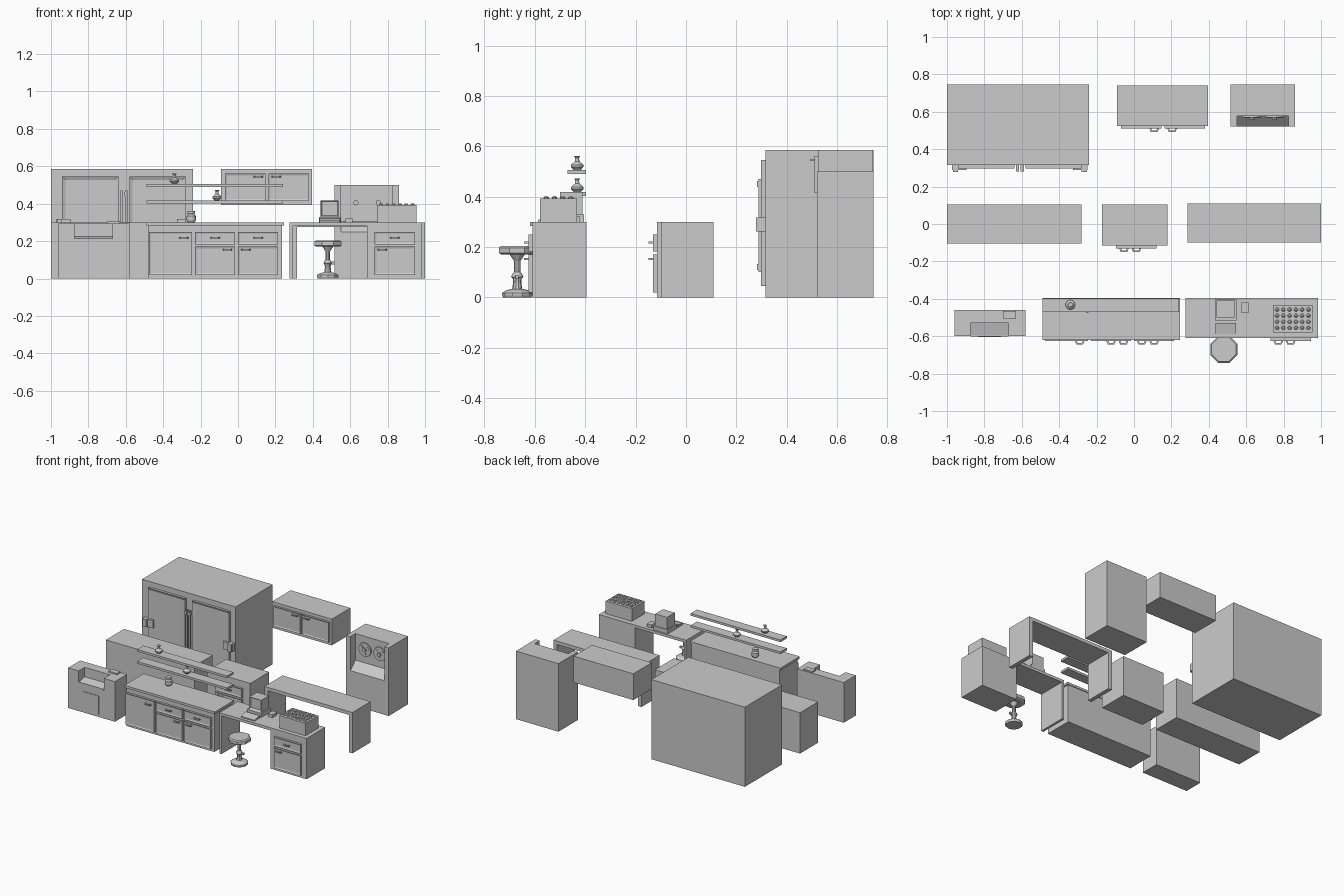
import bpy, bmesh, math

if "Cube" in bpy.data.objects:
    bpy.data.objects.remove(bpy.data.objects["Cube"])


def add(name, bm):
    bmesh.ops.recalc_face_normals(bm, faces=bm.faces)
    me = bpy.data.meshes.new(name)
    bm.to_mesh(me)
    bm.free()
    ob = bpy.data.objects.new(name, me)
    bpy.context.collection.objects.link(ob)
    return ob


def box_bm(x, y, z):
    bm = bmesh.new()
    bmesh.ops.create_cube(bm, size=1)
    for v in bm.verts:
        v.co = [(a[0] + a[1]) / 2 + c * (a[1] - a[0]) for a, c in zip((x, y, z), v.co)]
    return bm


def box(name, x, y, z):
    return add(name, box_bm(x, y, z))


def panel(name, x, y, z, border=.014, depth=-.004):
    # slab whose front face carries an inset panel
    bm = box_bm(x, y, z)
    bm.normal_update()
    f = [f for f in bm.faces if f.normal.y < -.9]
    bmesh.ops.inset_region(bm, faces=f, thickness=border, depth=0)
    for v in f[0].verts:
        v.co.y -= depth
    return add(name, bm)


def prism(name, pts, axis, lo, hi):
    # extrude a 2D outline: axis 'x' takes (y, z), axis 'y' takes (x, z)
    bm = bmesh.new()
    co = (lambda p: (lo, p[0], p[1])) if axis == 'x' else (lambda p: (p[0], lo, p[1]))
    face = bm.faces.new([bm.verts.new(co(p)) for p in pts])
    r = bmesh.ops.extrude_face_region(bm, geom=[face])
    for v in r['geom']:
        if isinstance(v, bmesh.types.BMVert):
            v.co['xyz'.index(axis)] = hi
    return add(name, bm)


def lathe(name, prof, x, y, z, n=12, axis='z'):
    bm = bmesh.new()
    rings = []
    for r, h in prof:
        ring = []
        for i in range(n):
            a = math.tau * (i + .5) / n
            u, w = r * math.cos(a), r * math.sin(a)
            ring.append(bm.verts.new((x + u, y + w, z + h) if axis == 'z' else (x + u, y - h, z + w)))
        rings.append(ring)
    for a, b in zip(rings, rings[1:]):
        for i in range(n):
            bm.faces.new((a[i], a[(i + 1) % n], b[(i + 1) % n], b[i]))
    bm.faces.new(rings[0])
    bm.faces.new(rings[-1])
    return add(name, bm)


def handle(x, y, z):
    # bent bar pull
    pts = [(x - .025, 0), (x - .018, .018), (x + .018, .018), (x + .025, 0),
           (x + .015, 0), (x + .012, .01), (x - .012, .01), (x - .015, 0)]
    bm = bmesh.new()
    f = bm.faces.new([bm.verts.new((px, y - d, z - .004)) for px, d in pts])
    r = bmesh.ops.extrude_face_region(bm, geom=[f])
    bmesh.ops.translate(bm, vec=(0, 0, .008), verts=[v for v in r['geom'] if isinstance(v, bmesh.types.BMVert)])
    add("handle", bm)


def drawer_and_door(x0, x1, y, side):
    panel("drawer_front", (x0, x1), (y - .016, y), (.182, .25))
    panel("cupboard_door", (x0, x1), (y - .016, y), (.02, .17))
    c = (x0 + x1) / 2
    handle(c, y - .016, .218)
    handle(c + side * .066, y - .016, .153)


# Large refrigerator with two doors
box("refrigerator_body", (-1, -.24), (.315, .745), (0, .585))
for s in (-1, 1):
    cx = -.61 + .0
    xs = sorted((cx + s * .03, cx + s * .33))
    panel("refrigerator_door", xs, (.297, .315), (.045, .545), .024, -.008)
    rx = cx + s * .013
    box("door_rod", (rx - .006, rx + .006), (.288, .298), (.1, .47))
    for z in (.12, .45):
        box("rod_bracket", (rx - .009, rx + .009), (.282, .315), (z - .012, z + .012))
    bx = sorted((cx + s * .285, cx + s * .362))
    lx = sorted((cx + s * .33, cx + s * .358))
    box("latch_plate", bx, (.29, .315), (.262, .318))
    box("latch_box", lx, (.277, .292), (.262, .318))

# Wall cabinet
box("wall_cabinet", (-.09, .395), (.525, .74), (.392, .585))
for x0, x1, hx in ((-.07, .148, .108), (.163, .38, .204)):
    panel("wall_cabinet_door", (x0, x1), (.51, .525), (.415, .562))
    handle(hx, .51, .545)

# Tape machine with open recess and sloping ledge
for x0, x1 in ((.515, .55), (.825, .86)):
    box("machine_side", (x0, x1), (.52, .745), (0, .5))
prism("machine_body", [(.745, 0), (.52, 0), (.52, .25), (.578, .305), (.578, .5), (.745, .5)], 'x', .55, .825)
for x in (.63, .75):
    lathe("reel", [(.05, 0), (.05, .008)], x, .578, .405, 20, 'y')
    lathe("reel_hub", [(.014, .008), (.014, .018)], x, .578, .405, 10, 'y')
    for k in range(3):
        a = math.tau * k / 3 + .5
        lathe("reel_boss", [(.012, .008), (.012, .011)], x + .03 * math.cos(a), .578, .405 + .03 * math.sin(a), 8, 'y')

# Middle row: plain block, small cabinet, arch table
box("island_block", (-1, -.28), (-.105, .105), (0, .3))
box("island_cabinet", (-.17, .18), (-.115, .105), (0, .3))
drawer_and_door(-.095, .12, -.115, -1)


def arch(x0, x1, t, top):
    return [(x0, 0), (x0 + t, 0), (x0 + t, top), (x1 - t, top), (x1 - t, 0), (x1, 0), (x1, .3), (x0, .3)]


prism("arch_table", arch(.285, 1, .03, .275), 'y', -.1, .11)

# Floor console with notched upper half
box("console_base", (-.96, -.58), (-.6, -.46), (0, .17))
for x0, x1 in ((-.96, -.875), (-.67, -.58)):
    box("console_upper_end", (x0, x1), (-.6, -.46), (.17, .295))
prism("console_slot", [(-.6, .17), (-.6, .208), (-.53, .225), (-.53, .295), (-.46, .295), (-.46, .17)], 'x', -.875, -.67)
box("console_slot_lip", (-.875, -.67), (-.602, -.596), (.205, .215))
box("console_cap", (-.7, -.63), (-.505, -.465), (.295, .305))
box("console_hatch", (-.835, -.71), (-.604, -.6), (.02, .155))

# Front counter with doors and drawers
box("counter_base", (-.48, .235), (-.61, -.4), (0, .283))
box("counter_top", (-.49, .245), (-.62, -.395), (.283, .3))
panel("tall_door", (-.475, -.245), (-.626, -.61), (.02, .25))
handle(-.29, -.626, .218)
drawer_and_door(-.23, -.015, -.61, 1)
drawer_and_door(.0, .215, -.61, -1)

# Shelves and glassware
for z in (.402, .49):
    box("shelf", (-.49, .24), (-.47, -.397), (z, z + .016))
flask = [(.014, 0), (.026, .012), (.026, .02), (.009, .034), (.008, .048), (.013, .055)]
for x, z in ((-.34, .506), (-.112, .418)):
    lathe("flask", flask, x, -.432, z)
lathe("jar", [(.018, 0), (.025, .01), (.025, .035), (.017, .045), (.02, .05), (.02, .06)], -.25, -.448, .3)

# Desk with drawer pedestal
box("desk_top", (.275, .985), (-.61, -.395), (.28, .3))
box("desk_side", (.275, .293), (-.61, -.395), (0, .28))
box("desk_pedestal", (.69, .985), (-.61, -.395), (0, .28))
drawer_and_door(.73, .945, -.61, -1)

# Computer, keyboard and mouse
box("computer_base", (.432, .548), (-.515, -.405), (.3, .33))
panel("monitor", (.441, .538), (-.5, -.41), (.33, .418), .01, -.012)
prism("keyboard", [(-.588, .3), (-.588, .308), (-.53, .32), (-.53, .3)], 'x', .435, .545)
box("mouse", (.575, .612), (-.475, -.42), (.3, .322))

# Sample rack with tube caps
box("sample_rack", (.742, .955), (-.58, -.432), (.3, .392))
for i in range(6):
    for j in range(4):
        lathe("tube_cap", [(.011, 0), (.011, .006), (.006, .011)], .765 + i * .0335, -.555 + j * .0325, .391, 8)

# Round stool
lathe("stool_seat", [(.068, .17), (.078, .176), (.078, .197), (.07, .204)], .48, -.67, 0, 8)
lathe("stool_stem", [(.056, 0), (.06, .008), (.06, .018), (.045, .028), (.02, .034), (.016, .06), (.018, .075),
                     (.024, .082), (.018, .095), (.013, .1), (.013, .145), (.03, .17)], .48, -.67, 0, 10)
box("stool_lever", (.49, .517), (-.676, -.664), (.076, .09))
